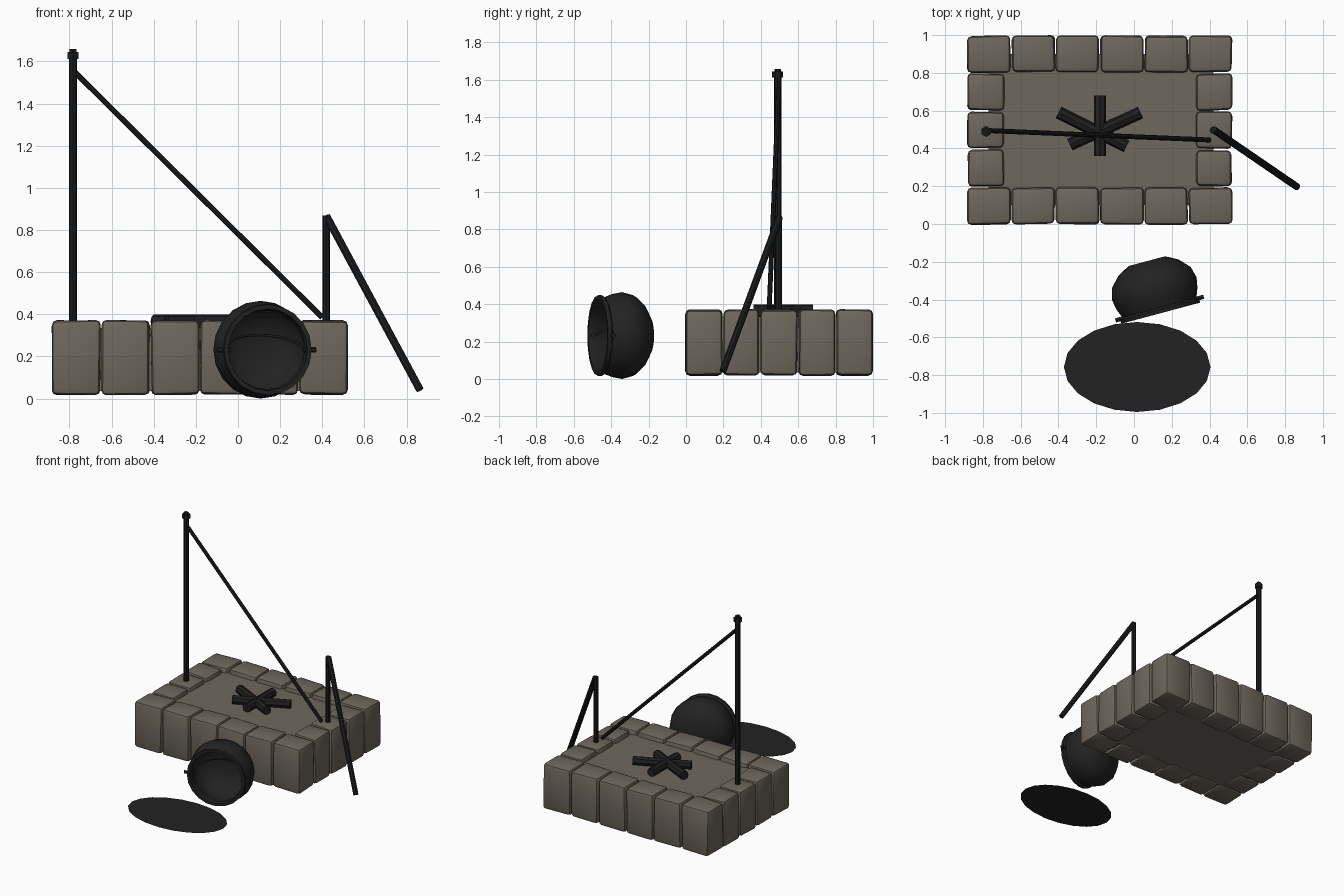
import bpy, bmesh, math, random
from mathutils import Vector, Matrix

random.seed(4)
cube = bpy.data.objects.get("Cube")
if cube:
    bpy.data.objects.remove(cube, do_unlink=True)


def material(name, r, g, b):
    m = bpy.data.materials.new(name)
    m.use_nodes = True
    m.diffuse_color = (r, g, b, 1)
    m.node_tree.nodes["Principled BSDF"].inputs["Base Color"].default_value = (r, g, b, 1)
    return m


STONE = material("grey brown stone", 0.155, 0.137, 0.109)
IRON = material("dark iron", 0.01, 0.011, 0.012)
POT = material("black cast iron", 0.016, 0.016, 0.016)
WOOD = material("charred wood", 0.013, 0.013, 0.015)


def finish(bm, name, mat, angle=None):
    me = bpy.data.meshes.new(name)
    bm.to_mesh(me)
    bm.free()
    me.materials.append(mat)
    ob = bpy.data.objects.new(name, me)
    bpy.context.collection.objects.link(ob)
    if angle:
        bpy.ops.object.select_all(action="DESELECT")
        ob.select_set(True)
        bpy.context.view_layer.objects.active = ob
        bpy.ops.object.shade_smooth_by_angle(angle=math.radians(angle))
    return ob


def box(name, low, high, bevel=0.0, jitter=0.0):
    low, high = Vector(low), Vector(high)
    bm = bmesh.new()
    bmesh.ops.create_cube(bm, size=1)
    for v in bm.verts:
        for i in range(3):
            v.co[i] = (low[i] + high[i]) / 2 + v.co[i] * (high[i] - low[i])
            v.co[i] += random.uniform(-jitter, jitter)
    if bevel:
        bmesh.ops.bevel(bm, geom=bm.edges[:], offset=bevel, segments=2,
                        profile=0.5, affect="EDGES")
    return finish(bm, name, STONE, 25)


def rod(name, start, end, radius, mat, sides=8):
    start, end = Vector(start), Vector(end)
    axis = end - start
    turn = axis.to_track_quat("Z", "Y").to_matrix().to_4x4()
    bm = bmesh.new()
    bmesh.ops.create_cone(bm, cap_ends=True, segments=sides, radius1=radius,
                          radius2=radius, depth=axis.length,
                          matrix=Matrix.Translation((start + end) / 2) @ turn)
    return finish(bm, name, mat)


# Stone border: six blocks along each long side, three between them at each end
LEFT, FRONT, STEP_X, STEP_Y, GAP = -0.885, -0.005, 0.2345, 0.201, 0.004
for col in range(6):
    for row in range(5):
        if 0 < row < 4 and 0 < col < 5:
            continue
        x0, y0 = LEFT + col * STEP_X, FRONT + row * STEP_Y
        x1, y1 = x0 + STEP_X, y0 + STEP_Y
        if 0 < row < 4:
            # End blocks are narrower on the inside
            if col == 0:
                x1 -= 0.035
            else:
                x0 += 0.035
        box("border_stone", (x0 + GAP, y0 + GAP, 0.02), (x1 - GAP, y1 - GAP, 0.37),
            0.022, 0.004)

# Hearth floor filling the border
box("hearth_floor", (-0.77, 0.1, 0.035), (0.42, 0.9, 0.335))

# Crossed logs
for a, b in (((-0.4, 0.59), (-0.04, 0.41)),
             ((0.035, 0.59), (-0.34, 0.42)),
             ((-0.18, 0.68), (-0.18, 0.36))):
    rod("log", (*a, 0.366), (*b, 0.366), 0.033, WOOD)

# Iron crane: tall post with cap, short post, diagonal bar and leaning bar
rod("tall_post", (-0.783, 0.49, 0.3), (-0.783, 0.49, 1.63), 0.02, IRON)
rod("post_cap", (-0.783, 0.49, 1.612), (-0.783, 0.49, 1.645), 0.029, IRON, 6)
rod("post_cap_top", (-0.783, 0.49, 1.645), (-0.783, 0.49, 1.658), 0.018, IRON, 6)
rod("short_post", (0.418, 0.495, 0.3), (0.418, 0.495, 0.87), 0.018, IRON)
rod("diagonal_bar", (-0.78, 0.495, 1.555), (0.4, 0.445, 0.385), 0.013, IRON)
rod("leaning_bar", (0.42, 0.5, 0.865), (0.863, 0.197, 0.042), 0.019, IRON)

# Cooking pot lying on its side: local z runs from the rim to the base
TILT = math.radians(15)
across = Vector((math.cos(TILT), math.sin(TILT), 0))
inward = Vector((-math.sin(TILT), math.cos(TILT), 0))
down = Vector((0, 0, -1))
frame = Matrix((across, down, inward)).transposed().to_4x4()
frame.translation = (0.142, -0.472, 0.232)

OUTSIDE = [(0, 0.215), (0.02, 0.217), (0.03, 0.203), (0.08, 0.222), (0.135, 0.232),
           (0.195, 0.216), (0.25, 0.165), (0.285, 0.1)]
INSIDE = [(0, 0.194), (0.03, 0.188), (0.08, 0.207), (0.135, 0.216),
          (0.19, 0.2), (0.235, 0.155), (0.265, 0.09)]
SIDES = 20
bm = bmesh.new()
rings = []
for depth, r in INSIDE[::-1] + OUTSIDE:
    rings.append([bm.verts.new((r * math.cos(i * math.tau / SIDES),
                                r * math.sin(i * math.tau / SIDES), depth))
                  for i in range(SIDES)])
for lower, upper in zip(rings, rings[1:]):
    for i in range(SIDES):
        j = (i + 1) % SIDES
        bm.faces.new((lower[i], lower[j], upper[j], upper[i]))
bm.faces.new(rings[0])
bm.faces.new(rings[-1])
bmesh.ops.recalc_face_normals(bm, faces=bm.faces[:])
bm.transform(frame)
finish(bm, "cooking_pot", POT, 40)

# Ears on the pot rim
for side in (-1, 1):
    rod("pot_ear", frame @ Vector((side * 0.18, 0, 0.025)),
        frame @ Vector((side * 0.242, 0, 0.025)), 0.013, POT, 6)

# Bail handle folded into the pot
curve = bpy.data.curves.new("pot_handle", "CURVE")
curve.dimensions = "3D"
curve.bevel_depth = 0.006
curve.bevel_resolution = 1
spline = curve.splines.new("POLY")
COUNT = 13
spline.points.add(COUNT - 1)
for i, p in enumerate(spline.points):
    t = math.pi * i / (COUNT - 1)
    local = Vector((0.188 * math.cos(t), -0.07 * math.sin(t), 0.025 + 0.15 * math.sin(t)))
    p.co = (*(frame @ local), 1)
curve.materials.append(POT)
bpy.context.collection.objects.link(bpy.data.objects.new("pot_handle", curve))

# Dark spill on the ground in front of the pot
bm = bmesh.new()
bmesh.ops.create_circle(bm, cap_ends=True, segments=20, radius=1)
bmesh.ops.scale(bm, vec=(0.388, 0.238, 1), verts=bm.verts[:])
bmesh.ops.translate(bm, vec=(0.017, -0.757, 0.024), verts=bm.verts[:])
finish(bm, "ground_spill", POT)
